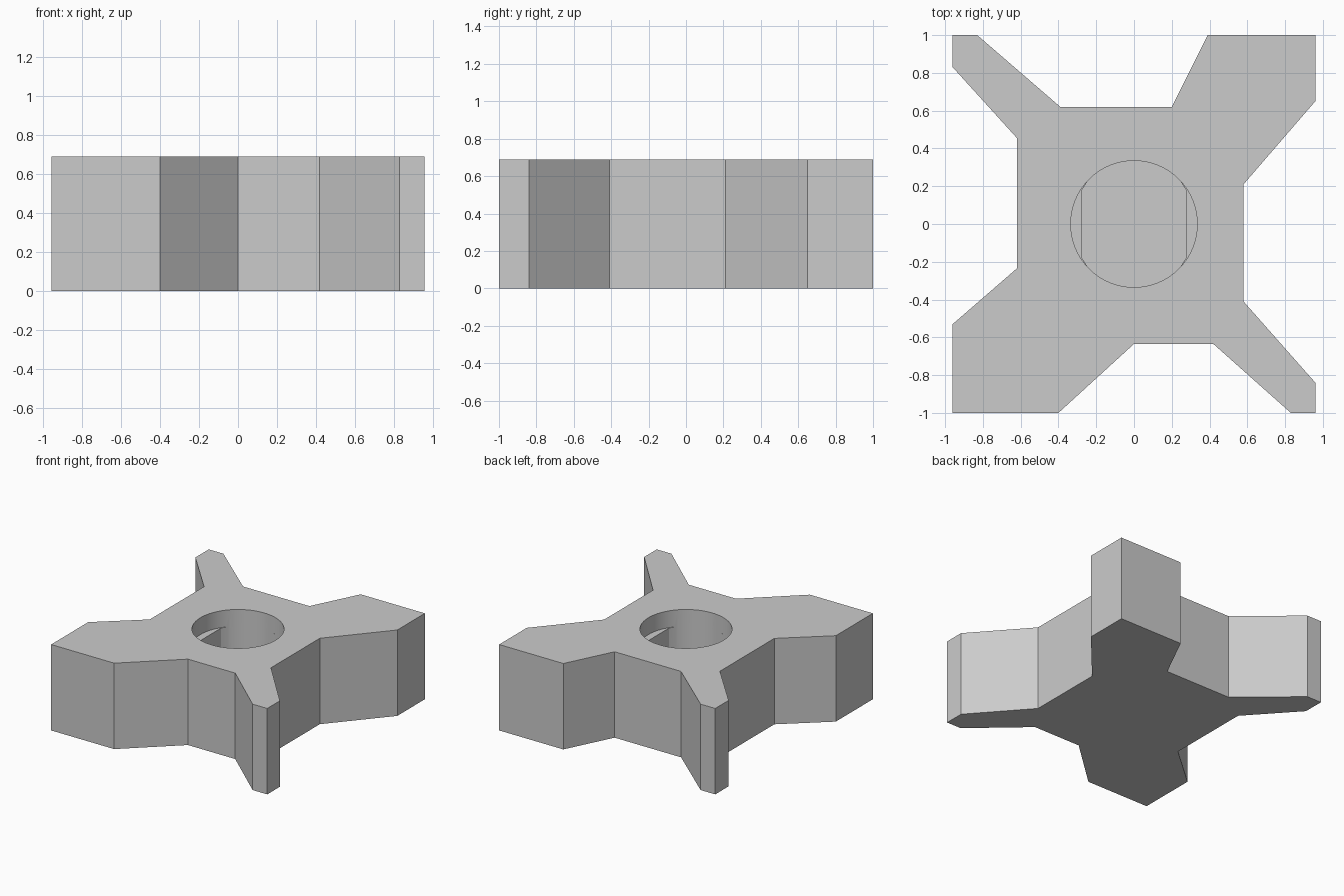
import bpy, bmesh, math

cube = bpy.data.objects.get("Cube")
if cube:
    bpy.data.objects.remove(cube, do_unlink=True)

HEIGHT, BORE, LEDGE, FLOOR = 0.69, 0.335, 0.555, 0.15

grey = bpy.data.materials.new("light_grey")
grey.use_nodes = True
grey.diffuse_color = (0.6, 0.6, 0.6, 1)
grey.node_tree.nodes["Principled BSDF"].inputs["Base Color"].default_value = grey.diffuse_color


def prism(name, outline, bottom, top):
    """Extrude a flat outline straight up."""
    mesh = bpy.data.meshes.new(name)
    bm = bmesh.new()
    base = bm.faces.new([bm.verts.new((x, y, bottom)) for x, y in outline])
    up = bmesh.ops.extrude_face_region(bm, geom=[base])["geom"]
    verts = [g for g in up if isinstance(g, bmesh.types.BMVert)]
    bmesh.ops.translate(bm, verts=verts, vec=(0, 0, top - bottom))
    bmesh.ops.recalc_face_normals(bm, faces=bm.faces)
    bm.to_mesh(mesh)
    bm.free()
    mesh.materials.append(grey)
    obj = bpy.data.objects.new(name, mesh)
    bpy.context.collection.objects.link(obj)
    return obj


def arc(radius, start, end, steps):
    angles = [math.radians(start + (end - start) * i / steps) for i in range(steps + 1)]
    return [(radius * math.cos(a), radius * math.sin(a)) for a in angles]


# Four-armed block with two wide and two narrow arms
outline = [(-0.96, 1), (-0.83, 1), (-0.39, 0.62), (0.2, 0.62), (0.39, 1),
           (0.96, 1), (0.96, 0.65), (0.58, 0.21), (0.58, -0.41), (0.96, -0.84),
           (0.96, -1), (0.83, -1), (0.42, -0.635), (0, -0.635), (-0.4, -1),
           (-0.96, -1), (-0.96, -0.53), (-0.62, -0.235), (-0.62, 0.455), (-0.96, 0.83)]
block = prism("four_armed_block", outline, 0, HEIGHT)

# Round bore at the top, narrowing to a flat-sided socket below the ledges
round_cutter = prism("round_bore_cutter", arc(BORE, 0, 360, 64)[:-1], LEDGE, HEIGHT + 0.1)
half = [(0.275, 0.18)] + arc(BORE, 43, 137, 24) + [(-0.275, 0.18)]
socket = half + [(-x, -y) for x, y in half]
socket_cutter = prism("socket_cutter", socket, FLOOR, LEDGE + 0.02)

bpy.context.view_layer.objects.active = block
for cutter in (round_cutter, socket_cutter):
    cutter.hide_render = True
    mod = block.modifiers.new(cutter.name, "BOOLEAN")
    mod.operation = "DIFFERENCE"
    mod.solver = "EXACT"
    mod.object = cutter
    bpy.ops.object.modifier_apply(modifier=mod.name)
    bpy.data.objects.remove(cutter, do_unlink=True)

# Smooth bore wall, crisp edges elsewhere
bpy.ops.object.select_all(action="DESELECT")
block.select_set(True)
bpy.ops.object.shade_smooth_by_angle(angle=math.radians(20))
